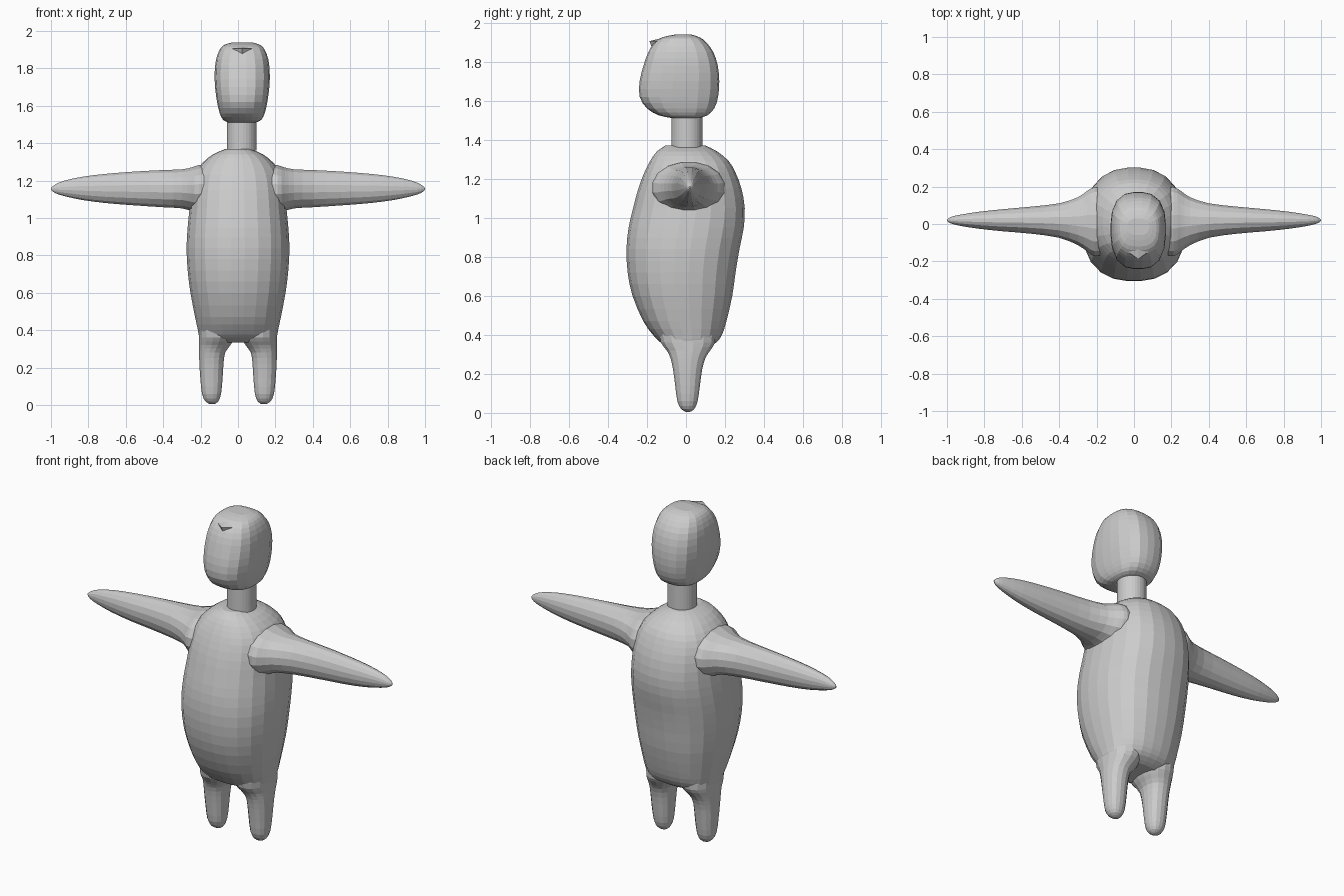
import bpy, bmesh, math
from mathutils import Vector

grey = bpy.data.materials.new("plain grey")
grey.diffuse_color = (0.6, 0.6, 0.6, 1)


def smooth_rows(rows, sub):
    """Insert Catmull-Rom rows between the key rows."""
    out = []
    for i in range(len(rows) - 1):
        p = [rows[max(i - 1, 0)], rows[i], rows[i + 1], rows[min(i + 2, len(rows) - 1)]]
        for k in range(sub):
            t = k / sub
            out.append([0.5 * (2 * b + (c - a) * t + (2 * a - 5 * b + 4 * c - d) * t * t
                               + (3 * b - a - 3 * c + d) * t ** 3) for a, b, c, d in zip(*p)])
    return out + [list(rows[-1])]


def loft(name, rows, sides, power=2.0, axis="z", sub=2):
    """Rows are (position, u min, u max, v min, v max) of rounded cross-sections."""
    bm = bmesh.new()
    rings = []
    for t, u0, u1, v0, v1 in smooth_rows(rows, sub):
        ring = []
        for k in range(sides):
            a = 2 * math.pi * (k + 0.5) / sides
            c, s = math.cos(a), math.sin(a)
            r = (abs(c) ** power + abs(s) ** power) ** (-1 / power)
            u = (u0 + u1) / 2 + (u1 - u0) / 2 * c * r
            v = (v0 + v1) / 2 + (v1 - v0) / 2 * s * r
            ring.append(bm.verts.new((u, v, t) if axis == "z" else (t, u, v)))
        rings.append(ring)
    for a, b in zip(rings, rings[1:]):
        for k in range(sides):
            n = (k + 1) % sides
            bm.faces.new((a[k], a[n], b[n], b[k]))
    for ring in (rings[0], rings[-1]):
        bm.faces.new(ring)
    return finish(name, bm)


def finish(name, bm):
    bmesh.ops.recalc_face_normals(bm, faces=bm.faces)
    me = bpy.data.meshes.new(name)
    bm.to_mesh(me)
    bm.free()
    me.materials.append(grey)
    ob = bpy.data.objects.new(name, me)
    bpy.context.scene.collection.objects.link(ob)
    return ob


# Egg-shaped torso
body = loft("body", [
    (0.335, -0.17, 0.17, -0.08, 0.11),
    (0.36, -0.205, 0.205, -0.13, 0.155),
    (0.40, -0.215, 0.215, -0.17, 0.185),
    (0.47, -0.230, 0.230, -0.220, 0.208),
    (0.60, -0.255, 0.255, -0.275, 0.238),
    (0.72, -0.270, 0.270, -0.300, 0.255),
    (0.84, -0.276, 0.276, -0.306, 0.275),
    (0.95, -0.270, 0.270, -0.295, 0.297),
    (1.05, -0.260, 0.260, -0.272, 0.302),
    (1.15, -0.250, 0.250, -0.245, 0.285),
    (1.23, -0.232, 0.232, -0.215, 0.255),
    (1.29, -0.195, 0.195, -0.185, 0.220),
    (1.34, -0.135, 0.135, -0.150, 0.160),
    (1.37, -0.065, 0.065, -0.105, 0.100)], 24, 2.4)

# Tapering arms and short legs, merged into the torso
limbs = []
for side, s in (("left", 1), ("right", -1)):
    arm = [(0.14, -0.16, 0.19, 1.03, 1.29), (0.21, -0.175, 0.20, 1.025, 1.285),
           (0.25, -0.15, 0.18, 1.035, 1.272), (0.30, -0.115, 0.145, 1.05, 1.262),
           (0.40, -0.075, 0.112, 1.056, 1.258), (0.55, -0.053, 0.094, 1.066, 1.25),
           (0.70, -0.040, 0.080, 1.078, 1.238), (0.83, -0.026, 0.066, 1.095, 1.222),
           (0.93, -0.010, 0.050, 1.117, 1.20), (0.98, 0.003, 0.038, 1.134, 1.178),
           (1.0, 0.016, 0.024, 1.15, 1.16)]
    limbs.append(loft(side + "_arm", [(s * r[0], *r[1:]) for r in arm], 16, 2.1, "x"))
    leg = [(0.005, 0.125, 0.15, 0.0, 0.02), (0.02, 0.105, 0.175, -0.025, 0.043),
           (0.06, 0.09, 0.193, -0.045, 0.06), (0.14, 0.082, 0.202, -0.056, 0.072),
           (0.22, 0.077, 0.207, -0.067, 0.083), (0.28, 0.068, 0.209, -0.08, 0.10),
           (0.32, 0.04, 0.209, -0.10, 0.125), (0.36, 0.02, 0.209, -0.13, 0.15),
           (0.42, 0.02, 0.209, -0.14, 0.15)]
    limbs.append(loft(side + "_leg", [(r[0], *sorted((s * r[1], s * r[2])), *r[3:])
                                      for r in leg], 16, 2.3))
for limb in limbs:
    m = body.modifiers.new("join " + limb.name, "BOOLEAN")
    m.operation, m.solver, m.object = "UNION", "EXACT", limb
    limb.hide_render = True
    limb.hide_set(True)

# Cylindrical neck
loft("neck", [(1.36, -0.06, 0.10, -0.075, 0.085), (1.54, -0.06, 0.10, -0.075, 0.085)],
     32, 2.0, sub=1)

# Rounded box head
loft("head", [
    (1.512, -0.055, 0.10, -0.08, 0.07),
    (1.525, -0.08, 0.125, -0.14, 0.11),
    (1.56, -0.098, 0.143, -0.20, 0.145),
    (1.62, -0.112, 0.157, -0.238, 0.165),
    (1.70, -0.123, 0.168, -0.238, 0.171),
    (1.78, -0.125, 0.170, -0.218, 0.163),
    (1.85, -0.117, 0.162, -0.193, 0.140),
    (1.90, -0.098, 0.143, -0.160, 0.103),
    (1.925, -0.075, 0.12, -0.12, 0.07),
    (1.938, -0.035, 0.08, -0.06, 0.03)], 20, 2.8)

# Small pointed tuft on the brow
bm = bmesh.new()
pts = [(-0.03, -0.15, 1.905), (0.0225, -0.188, 1.905), (0.075, -0.15, 1.905),
       (0.0225, -0.06, 1.937), (0.0225, -0.172, 1.865), (0.0225, -0.08, 1.88)]
bmesh.ops.convex_hull(bm, input=[bm.verts.new(Vector(p)) for p in pts])
finish("brow_tuft", bm)
